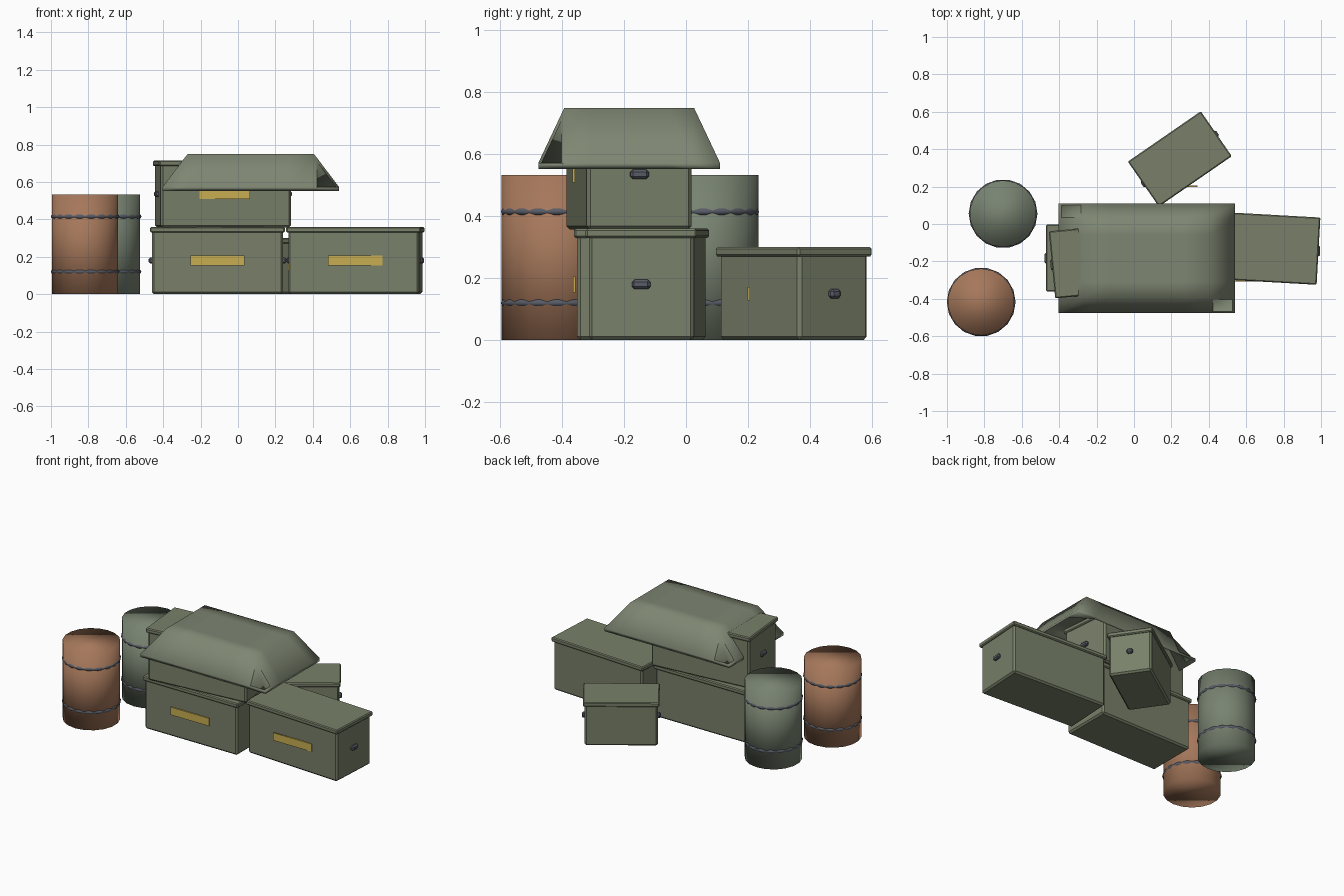
import bpy, bmesh, math
from mathutils import Matrix, Vector

if "Cube" in bpy.data.objects:
    bpy.data.objects.remove(bpy.data.objects["Cube"])


def srgb(r, g, b):
    lin = [(c / 255 / 12.92) if c < 10 else ((c / 255 + 0.055) / 1.055) ** 2.4 for c in (r, g, b)]
    return (*lin, 1.0)


def material(name, *rgb):
    m = bpy.data.materials.new(name)
    m.diffuse_color = srgb(*rgb)
    m.use_nodes = True
    m.node_tree.nodes["Principled BSDF"].inputs["Base Color"].default_value = m.diffuse_color
    return m


CRATE = material("crate olive", 120, 128, 105)
TARP = material("canvas green", 126, 134, 114)
DRUM = material("drum green", 120, 131, 113)
RUST = material("rust orange", 166, 120, 91)
STEEL = material("dark steel", 88, 92, 102)
YELLOW = material("stencil yellow", 200, 174, 82)


def finish(name, bm, mat, smooth=False):
    bmesh.ops.recalc_face_normals(bm, faces=bm.faces)
    me = bpy.data.meshes.new(name)
    bm.to_mesh(me)
    bm.free()
    me.materials.append(mat)
    for p in me.polygons:
        p.use_smooth = smooth
    ob = bpy.data.objects.new(name, me)
    bpy.context.collection.objects.link(ob)
    return ob


def box(name, size, loc, mat, angle=0.0, bevel=0.0):
    bm = bmesh.new()
    bmesh.ops.create_cube(bm, size=1.0)
    bmesh.ops.scale(bm, vec=size, verts=bm.verts)
    if bevel:
        bmesh.ops.bevel(bm, geom=bm.edges[:], offset=bevel, segments=1, affect='EDGES')
    ob = finish(name, bm, mat)
    ob.location = loc
    ob.rotation_euler.z = angle
    return ob


def crate(name, cx, cy, z0, length, width, height, degrees):
    a = math.radians(degrees)
    rot = Matrix.Rotation(a, 3, 'Z')
    lid = 0.03
    box(name + "_body", (length - 0.02, width - 0.02, height - 0.01),
        (cx, cy, z0 + (height - 0.01) / 2), CRATE, a, 0.011)
    box(name + "_lid", (length, width, lid), (cx, cy, z0 + height - lid / 2), CRATE, a, 0.006)
    # Grip on each end
    for side, tag in ((-1, "left"), (1, "right")):
        off = rot @ Vector((side * (length / 2 - 0.005), 0, 0))
        box(f"{name}_{tag}_handle", (0.026, 0.083 * length, 0.03),
            (cx + off.x, cy + off.y, z0 + height / 2), STEEL, a, 0.008)
    # Marking plate stays square to the front, so turned crates swallow part of it
    box(name + "_marking", (length * 0.402, 0.008, height * 0.145),
        (cx, cy - width / 2 + 0.001, z0 + height / 2), YELLOW)


crate("front_crate", -0.11, -0.182, 0, 0.72, 0.36, 0.36, 0)
crate("right_crate", 0.627, -0.125, 0, 0.72, 0.36, 0.36, -3.2)
crate("upper_crate", -0.08, -0.184, 0.357, 0.72, 0.36, 0.357, 5.5)
crate("small_rear_crate", 0.245, 0.348, 0, 0.474, 0.292, 0.30, 34.6)


def barrel(name, x, y, mat):
    bm = bmesh.new()
    bmesh.ops.create_cone(bm, cap_ends=True, segments=18, radius1=0.179, radius2=0.179, depth=0.533)
    ob = finish(name, bm, mat, True)
    ob.location = (x, y, 0.2665)
    # Hoops
    for z, tag in ((0.12, "lower"), (0.415, "upper")):
        bpy.ops.mesh.primitive_torus_add(location=(x, y, z), major_radius=0.172, minor_radius=0.012,
                                         major_segments=18, minor_segments=6)
        hoop = bpy.context.object
        hoop.name = f"{name}_{tag}_hoop"
        hoop.data.materials.append(STEEL)
        bpy.ops.object.shade_smooth()


barrel("rusty_barrel", -0.817, -0.417, RUST)
barrel("green_barrel", -0.70, 0.055, DRUM)


# Draped sheet: a 7 x 7 grid whose border hangs down, with a second layer just beneath
def tarp():
    n, thick = 7, 0.02
    x0, x1, y0, y1 = -0.404, 0.541, -0.477, 0.11
    bm = bmesh.new()
    layers = []
    for drop in (0, thick):
        layers.append([[bm.verts.new((x0 + (x1 - x0) * i / n, y0 + (y1 - y0) * j / n,
                                      (0.572 if i in (0, n) or j in (0, n) else 0.75) - drop))
                        for j in range(n + 1)] for i in range(n + 1)])
    top, low = layers
    for i in range(n):
        for j in range(n):
            a, b, c, d = top[i][j], top[i + 1][j], top[i + 1][j + 1], top[i][j + 1]
            bm.faces.new((a, b, c))
            bm.faces.new((a, c, d))
            a, b, c, d = low[i][j], low[i + 1][j], low[i + 1][j + 1], low[i][j + 1]
            bm.faces.new((a, d, b))
            bm.faces.new((b, d, c))
    # Hem around the border
    for k in range(n):
        for p, q in (((k, 0), (k + 1, 0)), ((n, k), (n, k + 1)),
                     ((k + 1, n), (k, n)), ((0, k + 1), (0, k))):
            bm.faces.new((top[p[0]][p[1]], low[p[0]][p[1]], low[q[0]][q[1]], top[q[0]][q[1]]))
    finish("tarp", bm, TARP, True)


tarp()
